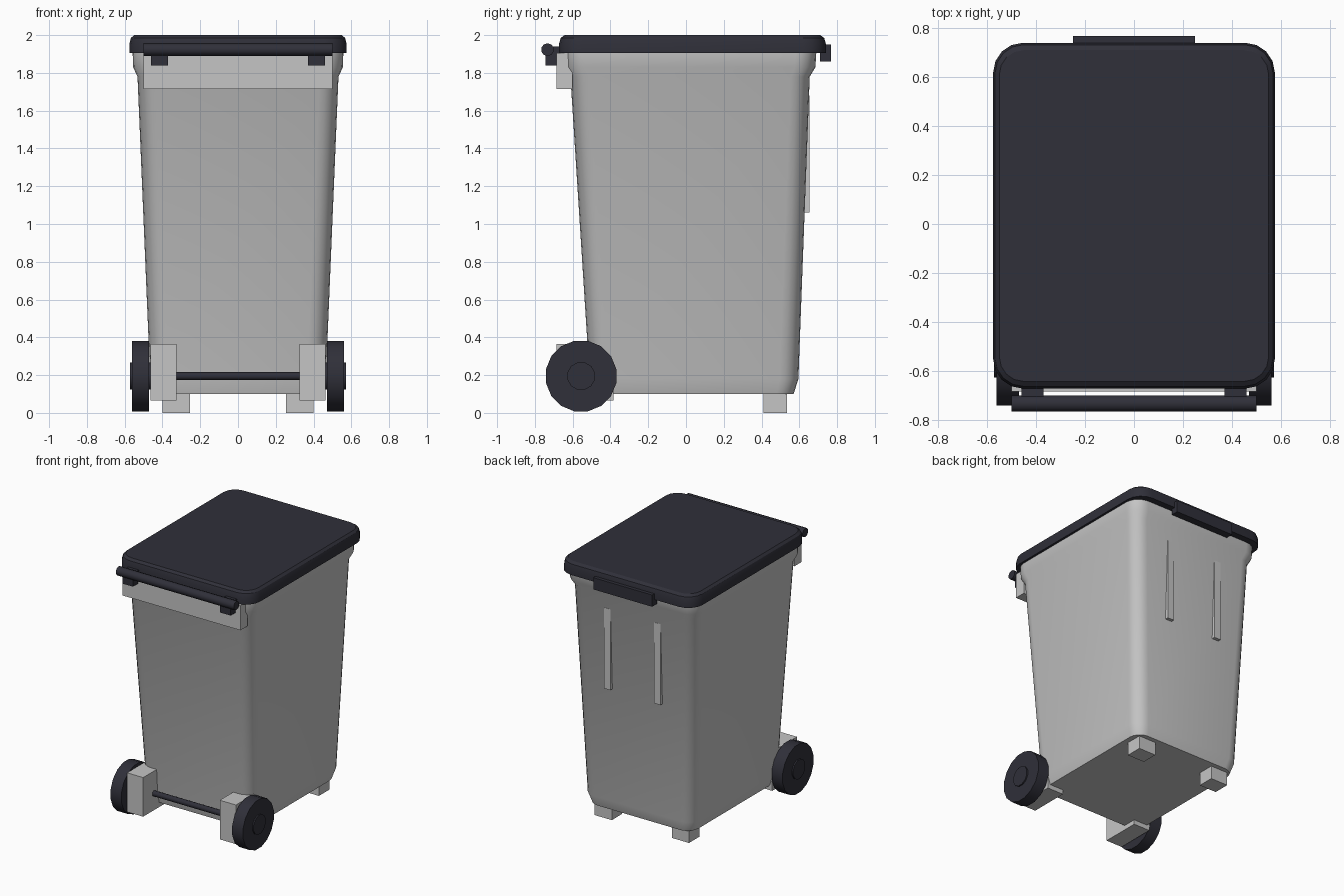
import bpy, bmesh, math
from mathutils import Matrix

if "Cube" in bpy.data.objects:
    bpy.data.objects.remove(bpy.data.objects["Cube"])


def make_mat(name, rgb):
    m = bpy.data.materials.new(name)
    m.diffuse_color = (*rgb, 1)
    m.use_nodes = True
    m.node_tree.nodes["Principled BSDF"].inputs["Base Color"].default_value = m.diffuse_color
    return m


GREY = make_mat("light grey plastic", (0.56, 0.56, 0.56))
DARK = make_mat("dark slate plastic", (0.029, 0.029, 0.041))


def finish(name, bm, mat, angle=None):
    bmesh.ops.recalc_face_normals(bm, faces=bm.faces)
    me = bpy.data.meshes.new(name)
    bm.to_mesh(me)
    bm.free()
    me.materials.append(mat)
    if angle:
        me.shade_smooth()
        me.set_sharp_from_angle(angle=math.radians(angle))
    ob = bpy.data.objects.new(name, me)
    bpy.context.collection.objects.link(ob)
    return ob


def box(name, x, y, z, mat):
    bm = bmesh.new()
    bmesh.ops.create_cube(bm, size=1)
    for v in bm.verts:
        for i, (lo, hi) in enumerate((x, y, z)):
            v.co[i] = lo if v.co[i] < 0 else hi
    return finish(name, bm, mat)


def rod(bm, x0, x1, y, z, r, n):
    """Cylinder along x."""
    mat = (Matrix.Translation(((x0 + x1) / 2, y, z)) @ Matrix.Rotation(math.pi / 2, 4, 'Y')
           @ Matrix.Rotation(math.pi / n, 4, 'Z'))
    bmesh.ops.create_cone(bm, cap_ends=True, segments=n, radius1=r, radius2=r,
                          depth=abs(x1 - x0), matrix=mat)


def loft(name, levels, mat, steps, angle):
    """Stack of rounded rectangles: (z, half width, y front, y back, radius)."""
    bm = bmesh.new()
    rings = []
    for z, hx, y0, y1, r in levels:
        ring = []
        corners = ((hx - r, y1 - r), (r - hx, y1 - r), (r - hx, y0 + r), (hx - r, y0 + r))
        for k, (cx, cy) in enumerate(corners):
            for s in range(steps + 1):
                a = math.pi / 2 * (k + s / steps)
                ring.append(bm.verts.new((cx + r * math.cos(a), cy + r * math.sin(a), z)))
        rings.append(ring)
    for a, b in zip(rings, rings[1:]):
        for i in range(len(a)):
            j = (i + 1) % len(a)
            bm.faces.new((a[i], a[j], b[j], b[i]))
    bm.faces.new(rings[0])
    bm.faces.new(rings[-1])
    return finish(name, bm, mat, angle)


# Tapered bin with flared rim
loft("bin_body", [
    (0.10, 0.44, -0.49, 0.57, 0.09),
    (0.18, 0.465, -0.51, 0.595, 0.10),
    (1.78, 0.532, -0.612, 0.655, 0.10),
    (1.83, 0.555, -0.637, 0.685, 0.11),
    (1.91, 0.558, -0.64, 0.69, 0.11)], GREY, 5, 45)

# Lid with softened top edge
loft("lid", [
    (1.905, 0.575, -0.672, 0.74, 0.12),
    (1.955, 0.575, -0.672, 0.74, 0.12),
    (1.985, 0.567, -0.663, 0.732, 0.115),
    (2.00, 0.55, -0.643, 0.71, 0.10)], DARK, 4, 33)

# Rear lid latch and front hinge plate
box("lid_latch", (-0.25, 0.25), (0.71, 0.767), (1.86, 1.95), DARK)
box("hinge_plate", (-0.5, 0.5), (-0.685, -0.60), (1.715, 1.905), GREY)

# Handle bar
bm = bmesh.new()
rod(bm, -0.5, 0.5, -0.733, 1.923, 0.034, 10)
finish("handle_bar", bm, DARK, 40)

# Axle
bm = bmesh.new()
rod(bm, -0.48, 0.48, -0.555, 0.195, 0.021, 10)
finish("axle", bm, DARK, 40)

# Mirrored parts
for side, s in (("left", -1), ("right", 1)):
    def span(a, b):
        return tuple(sorted((s * a, s * b)))
    box(f"handle_bracket_{side}", span(0.37, 0.46), (-0.745, -0.66), (1.84, 1.94), DARK)
    box(f"axle_bracket_{side}", span(0.325, 0.462), (-0.685, -0.385), (0.065, 0.365), GREY)
    box(f"foot_{side}", span(0.255, 0.40), (0.41, 0.535), (0.0, 0.11), GREY)
    box(f"rib_{side}", span(0.185, 0.24), (0.60, 0.653), (1.06, 1.68), GREY)
    # Wheel and raised hub
    bm = bmesh.new()
    rod(bm, s * 0.47, s * 0.562, -0.555, 0.195, 0.19, 16)
    finish(f"wheel_{side}", bm, DARK, 40)
    bm = bmesh.new()
    rod(bm, s * 0.46, s * 0.572, -0.555, 0.195, 0.075, 12)
    finish(f"hub_{side}", bm, DARK, 40)
